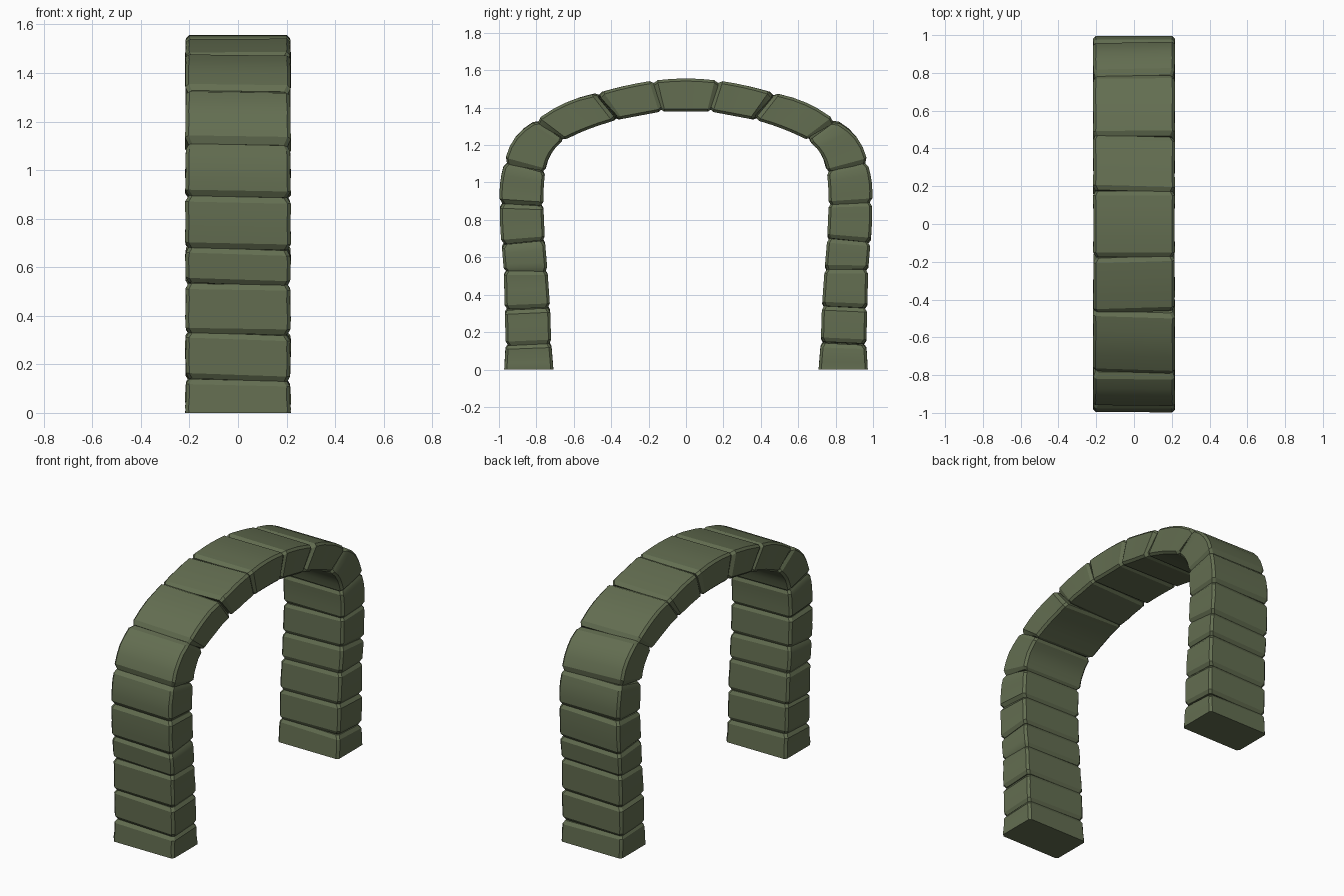
import bpy, bmesh, math, random
from mathutils import Vector

if "Cube" in bpy.data.objects:
    bpy.data.objects.remove(bpy.data.objects["Cube"])

random.seed(4)
stone = bpy.data.materials.new("mossy stone green")
stone.diffuse_color = (0.125, 0.155, 0.082, 1)
stone.use_nodes = True
stone.node_tree.nodes["Principled BSDF"].inputs["Base Color"].default_value = stone.diffuse_color

HALF = 0.218   # half depth of the arch along x
GROOVE = 0.014  # how far a stone's ends are drawn in

# Joints from the ground to the keystone: (inner y, z), (outer y, z)
joints = [((.72, 0), (.958, 0)), ((.732, .145), (.95, .135)),
          ((.738, .335), (.955, .325)), ((.752, .53), (.96, .53)),
          ((.766, .695), (.972, .675)), ((.774, .88), (.98, .89)),
          ((.764, 1.06), (.955, 1.105)), ((.66, 1.235), (.785, 1.325)),
          ((.375, 1.345), (.465, 1.465)), ((.135, 1.39), (.175, 1.53))]
# Outward bulge of each stone's middle: (inner face, outer face)
bulge = [(0, 0), (0, 0), (0, 0), (0, 0), (0, .004), (.003, .012),
         (.022, .036), (.008, .022), (0, .006)]


def make_stone(name, a, b, bul, side=1, grounded=False):
    """Loft one block between two joints, with drawn-in chamfered ends."""
    ai, ao, bi, bo = (Vector((0, p[0] * side, p[1])) for p in (*a, *b))
    along = ((bi + bo) - (ai + ao)).normalized()
    out = ((ao + bo) - (ai + bi))
    out = (out - along * out.dot(along)).normalized()
    length = ((bi + bo) - (ai + ao)).length / 2
    e = 0.022 / length
    steps = [(0, 0 if not grounded else 1), (e, 1), (.3, 1), (.5, 1), (.7, 1), (1 - e, 1), (1, 0)]
    bm = bmesh.new()
    rings = []
    tilt = random.uniform(-.008, .008)
    for t, full in steps:
        arc = 4 * t * (1 - t)
        g = GROOVE * full
        w = HALF - (0 if full else GROOVE) - random.uniform(0, .004)
        inner = ai.lerp(bi, t) + out * (bul[0] * arc - g * .8)
        outer = ao.lerp(bo, t) + out * (bul[1] * arc + g)
        c = .014  # corner chamfer
        ring = []
        for x, p, d in ((-w, inner, c), (-w, outer, -c), (-w + c, outer, 0), (w - c, outer, 0),
                        (w, outer, -c), (w, inner, c), (w - c, inner, 0), (-w + c, inner, 0)):
            q = p + out * d
            q.x = x
            if not (grounded and t == 0):
                q += along * tilt * x / HALF
            ring.append(bm.verts.new(q))
        rings.append(ring)
    for r, s in zip(rings, rings[1:]):
        for i in range(8):
            j = (i + 1) % 8
            bm.faces.new((r[i], r[j], s[j], s[i]))
    bm.faces.new(rings[0])
    bm.faces.new(rings[-1])
    bmesh.ops.recalc_face_normals(bm, faces=bm.faces)
    me = bpy.data.meshes.new(name)
    bm.to_mesh(me)
    bm.free()
    me.materials.append(stone)
    ob = bpy.data.objects.new(name, me)
    bpy.context.collection.objects.link(ob)
    ob.select_set(True)
    bpy.context.view_layer.objects.active = ob


# Both legs and shoulders
for side, label in ((1, "back"), (-1, "front")):
    for i, (a, b) in enumerate(zip(joints, joints[1:])):
        make_stone(f"{label}_arch_stone_{i + 1}", a, b, bulge[i], side, i == 0)

# Keystone across the crown
last = joints[-1]
mirrored = tuple((-p[0], p[1]) for p in last)
make_stone("keystone", last, mirrored, (0, .012))

bpy.ops.object.shade_smooth_by_angle(angle=math.radians(25))
